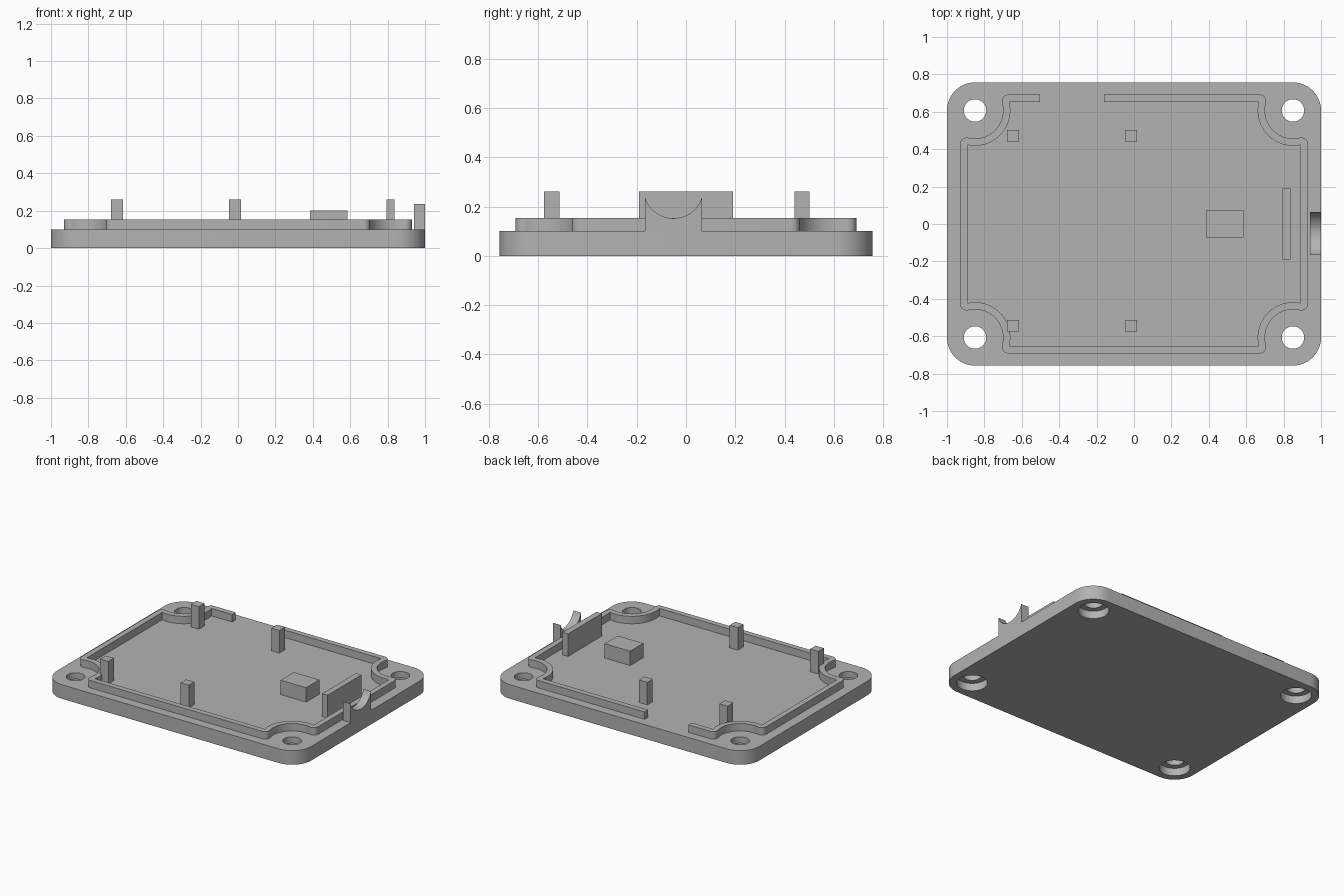
import bpy, bmesh, math
from mathutils import Vector

if "Cube" in bpy.data.objects:
    bpy.data.objects.remove(bpy.data.objects["Cube"])

FLOOR = 0.10                      # top of the base plate
HX, HY = 0.85, 0.607              # screw hole centres

grey = bpy.data.materials.new("grey plastic")
grey.diffuse_color = (0.45, 0.45, 0.45, 1)
grey.use_nodes = True
grey.node_tree.nodes["Principled BSDF"].inputs["Base Color"].default_value = grey.diffuse_color


def finish(name, bm, smooth=True):
    bmesh.ops.recalc_face_normals(bm, faces=bm.faces)
    mesh = bpy.data.meshes.new(name)
    bm.to_mesh(mesh)
    bm.free()
    mesh.materials.append(grey)
    obj = bpy.data.objects.new(name, mesh)
    bpy.context.collection.objects.link(obj)
    if smooth:
        shade(obj)
    return obj


def shade(obj):
    bpy.ops.object.select_all(action='DESELECT')
    obj.select_set(True)
    bpy.context.view_layer.objects.active = obj
    bpy.ops.object.shade_smooth_by_angle(angle=math.radians(30))


def prism(name, points, offset, smooth=True):
    """Extrude a closed 3D outline along an offset."""
    bm = bmesh.new()
    face = bm.faces.new([bm.verts.new(p) for p in points])
    new = bmesh.ops.extrude_face_region(bm, geom=[face], use_keep_orig=True)
    bmesh.ops.translate(bm, vec=offset,
                        verts=[g for g in new["geom"] if isinstance(g, bmesh.types.BMVert)])
    return finish(name, bm, smooth)


def box(name, x0, x1, y0, y1, z1):
    pts = [(x0, y0, FLOOR), (x1, y0, FLOOR), (x1, y1, FLOOR), (x0, y1, FLOOR)]
    return prism(name, pts, (0, 0, z1 - FLOOR), False)


def arc(c, r, a0, a1, n):
    return [(c[0] + r * math.cos(a0 + (a1 - a0) * i / n),
             c[1] + r * math.sin(a0 + (a1 - a0) * i / n)) for i in range(n + 1)]


def angle(a, b):
    return math.atan2(b[1] - a[1], b[0] - a[0])


# Base plate with rounded corners
outline = []
for k, (sx, sy) in enumerate([(1, 1), (-1, 1), (-1, -1), (1, -1)]):
    outline += arc((sx * HX, sy * HY), 0.15, k * math.pi / 2, (k + 1) * math.pi / 2, 12)
plate = prism("base_plate", [(x, y, 0) for x, y in outline], (0, 0, FLOOR), False)

# Counterbored screw holes, cut by stepped cylinders
bm = bmesh.new()
N = 48
for sx in (-1, 1):
    for sy in (-1, 1):
        rings = [[bm.verts.new((sx * HX + r * math.cos(math.tau * i / N),
                                sy * HY + r * math.sin(math.tau * i / N), z)) for i in range(N)]
                 for r, z in [(0.1, -0.05), (0.1, 0.055), (0.06, 0.055), (0.06, 0.15)]]
        for a, b in zip(rings, rings[1:]):
            for i in range(N):
                j = (i + 1) % N
                bm.faces.new((a[i], a[j], b[j], b[i]))
        bm.faces.new(rings[0])
        bm.faces.new(rings[-1])
cutter = finish("screw_hole_cutter", bm, False)
cutter.hide_render = True
mod = plate.modifiers.new("holes", 'BOOLEAN')
mod.operation, mod.object, mod.solver = 'DIFFERENCE', cutter, 'EXACT'
bpy.context.view_layer.objects.active = plate
bpy.ops.object.modifier_apply(modifier=mod.name)
bpy.data.objects.remove(cutter)
shade(plate)

# Raised rim that bows inward round each screw hole, open at the back
RX, RY, T, F, R = 0.93, 0.692, 0.039, 0.035, 0.15
h = (HX, HY)
c1 = (HX - math.sqrt((R + F) ** 2 - (RY - F - HY) ** 2), RY - F)
c2 = (RX - F, HY - math.sqrt((R + F) ** 2 - (RX - F - HX) ** 2))
outer = (arc(c1, F, math.pi / 2, angle(c1, h), 8)
         + arc(h, R, angle(h, c1), angle(h, c2) + math.tau, 20)[1:]
         + arc(c2, F, angle(c2, h), 0, 8)[1:])
R2 = R + T
i1 = (HX - math.sqrt(R2 ** 2 - (RY - T - HY) ** 2), RY - T)
i2 = (RX - T, HY - math.sqrt(R2 ** 2 - (RX - T - HX) ** 2))
inner = arc(h, R2, angle(h, i1), angle(h, i2) + math.tau, 20)


def loop(corner, y):
    pts = [(-0.16, y)] + corner
    pts += [(x, -v) for x, v in reversed(corner)]
    pts += [(-x, -v) for x, v in corner]
    pts += [(-x, v) for x, v in reversed(corner)]
    return pts + [(-0.503, y)]


rim = loop(outer, RY) + loop(inner, RY - T)[::-1]
prism("rim", [(x, y, FLOOR) for x, y in rim], (0, 0, 0.053))

# Cable cradle with a round notch, flush with the right edge
cy, half, top, low = -0.051, 0.115, 0.235, 0.152
sag = top - low
rad = (half ** 2 + sag ** 2) / (2 * sag)
a = math.asin(half / rad)
notch = arc((cy, low + rad), rad, -math.pi / 2 + a, -math.pi / 2 - a, 24)
cradle = [(cy - half, FLOOR), (cy + half, FLOOR)] + notch
prism("cable_cradle", [(0.94, y, z) for y, z in cradle], (0.06, 0, 0))

# Upright stop wall and low support block
box("stop_wall", 0.793, 0.836, -0.19, 0.19, 0.26)
box("support_block", 0.386, 0.586, -0.073, 0.075, 0.202)

# Four square posts
for x in (-0.647, -0.015):
    for y in (-0.545, 0.471):
        box("post", x - 0.032, x + 0.032, y - 0.031, y + 0.031, 0.26)
